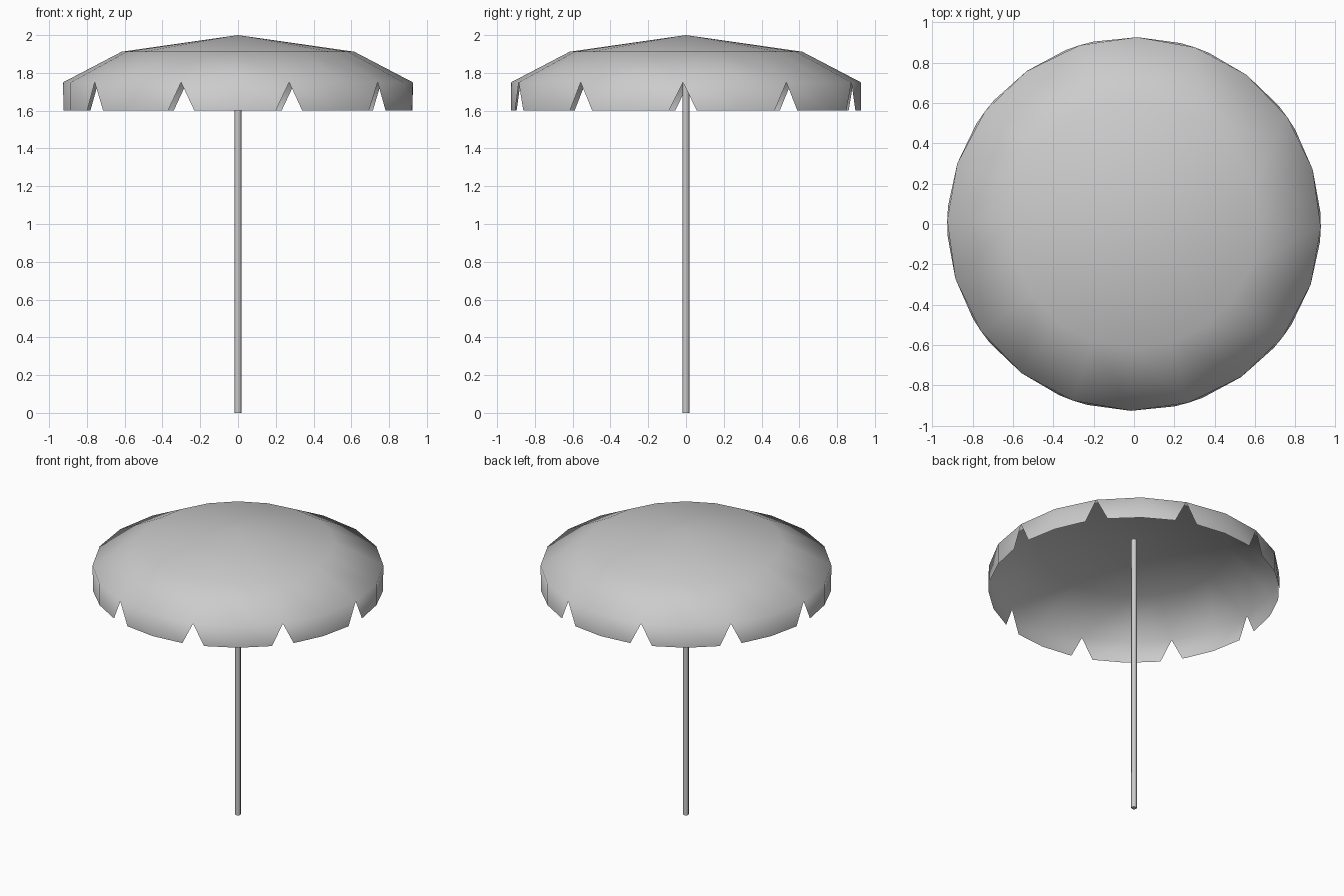
import bpy, bmesh
from math import sin, cos, radians

cube = bpy.data.objects.get("Cube")
if cube:
    bpy.data.objects.remove(cube, do_unlink=True)

SIDES, STEP, TURN = 20, 18, -1      # canopy corners, degrees per corner, start angle
RIM_R, HEM_Z, NOTCH = 0.926, 1.602, 4.5

grey = bpy.data.materials.new("light grey")
grey.use_nodes = True
colour = (0.6, 0.6, 0.6, 1)
grey.diffuse_color = colour
grey.node_tree.nodes["Principled BSDF"].inputs["Base Color"].default_value = colour


def make_object(name, bm):
    bmesh.ops.recalc_face_normals(bm, faces=bm.faces)
    mesh = bpy.data.meshes.new(name)
    bm.to_mesh(mesh)
    bm.free()
    mesh.materials.append(grey)
    obj = bpy.data.objects.new(name, mesh)
    bpy.context.collection.objects.link(obj)
    return obj


def polar(bm, r, degrees, z):
    a = radians(degrees + TURN)
    return bm.verts.new((r * cos(a), r * sin(a), z))


# Canopy: shallow two-slope dome
bm = bmesh.new()
peak = bm.verts.new((0, 0, 2))
shoulder = [polar(bm, 0.616, i * STEP, 1.912) for i in range(SIDES)]
rim = [polar(bm, RIM_R, i * STEP, 1.75) for i in range(SIDES)]
for i in range(SIDES):
    j = (i + 1) % SIDES
    bm.faces.new((peak, shoulder[i], shoulder[j]))
    bm.faces.new((shoulder[i], rim[i], rim[j], shoulder[j]))

# Hanging flaps, with a triangular notch at every second corner
for i in range(0, SIDES, 2):
    start = i * STEP
    angles = (start + NOTCH, start + STEP, start + 2 * STEP - NOTCH)
    hem = [polar(bm, RIM_R, a, HEM_Z) for a in angles]
    for k in range(2):
        bm.faces.new((rim[i + k], hem[k], hem[k + 1], rim[(i + k + 1) % SIDES]))
canopy = make_object("canopy", bm)
canopy.data.shade_smooth()
# A single open sheet must face outwards
if canopy.data.polygons[0].normal.z < 0:
    canopy.data.flip_normals()

# Pole
bm = bmesh.new()
bmesh.ops.create_cone(bm, cap_ends=True, segments=8, radius1=0.018,
                      radius2=0.018, depth=1.97)
bmesh.ops.translate(bm, verts=bm.verts, vec=(0, 0, 1.97 / 2))
pole = make_object("pole", bm)
for face in pole.data.polygons:
    face.use_smooth = abs(face.normal.z) < 0.5
